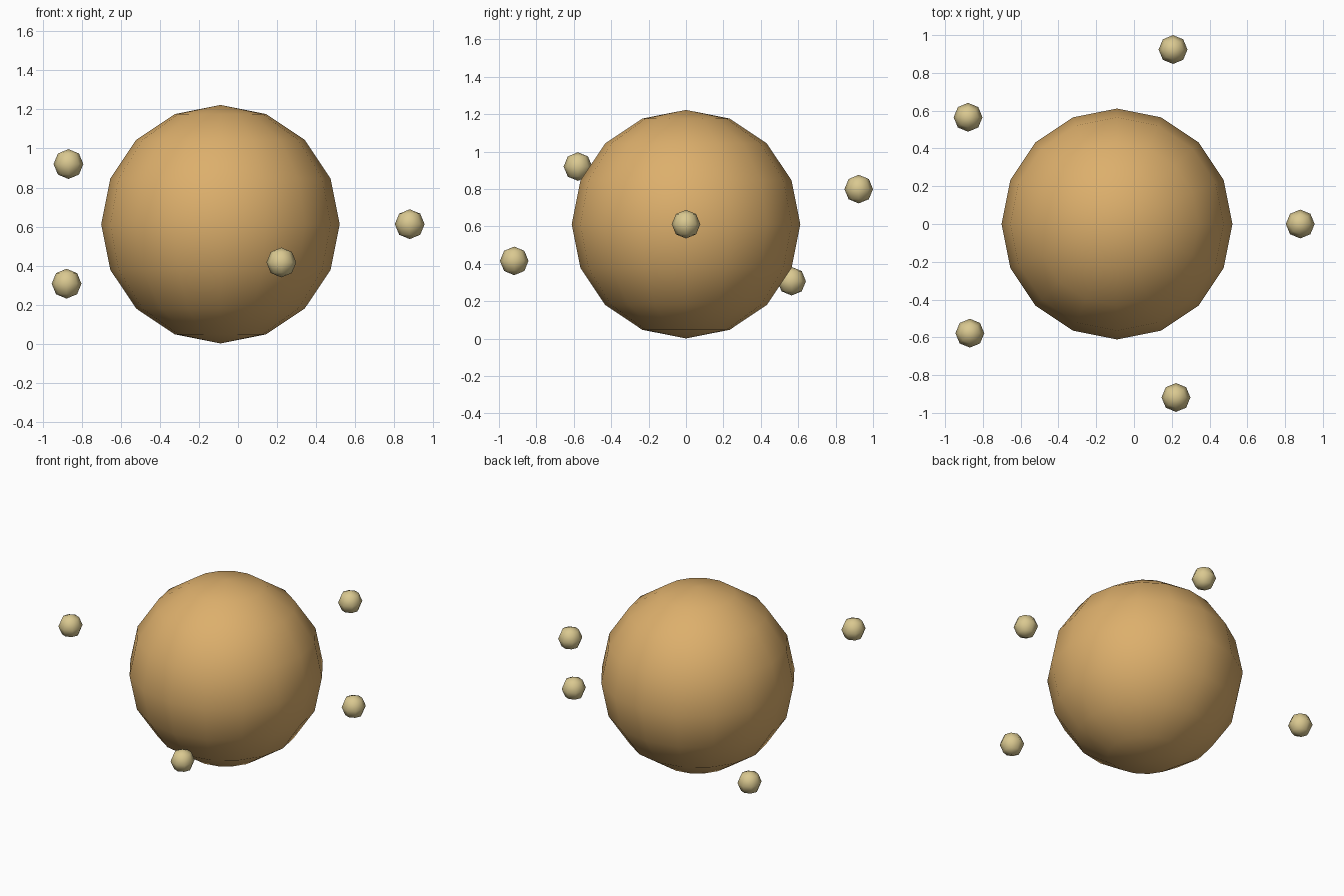
import bpy
from math import sin, cos

cube = bpy.data.objects.get("Cube")
if cube:
    bpy.data.objects.remove(cube, do_unlink=True)


def make_material(name, color):
    mat = bpy.data.materials.new(name)
    mat.use_nodes = True
    mat.diffuse_color = color
    mat.node_tree.nodes["Principled BSDF"].inputs["Base Color"].default_value = color
    return mat


def add_ball(name, location, radius, segments, mat):
    # Twice as many segments as rings gives an even polygon outline on every axis
    bpy.ops.mesh.primitive_uv_sphere_add(segments=segments, ring_count=segments // 2,
                                         radius=radius, location=location)
    ball = bpy.context.object
    ball.name = ball.data.name = name
    ball.data.materials.append(mat)
    bpy.ops.object.shade_smooth()
    return ball


amber = make_material("warm amber", (0.72, 0.43, 0.15, 1))
sand = make_material("pale sand", (0.70, 0.58, 0.28, 1))

# Large central globe
CX, CZ, RADIUS = -0.09, 0.612, 0.611
add_ball("central_globe", (CX, 0, CZ), RADIUS, 16, amber)

# Five small moons on a wavy ring around the globe
ORBIT, WAVE, STEP = 0.97, 0.322, 1.26
for k in range(5):
    angle = k * STEP
    place = (CX + ORBIT * cos(angle), ORBIT * sin(angle), CZ + WAVE * sin(2 * angle))
    add_ball(f"moon_{k + 1}", place, RADIUS / 8, 8, sand)
